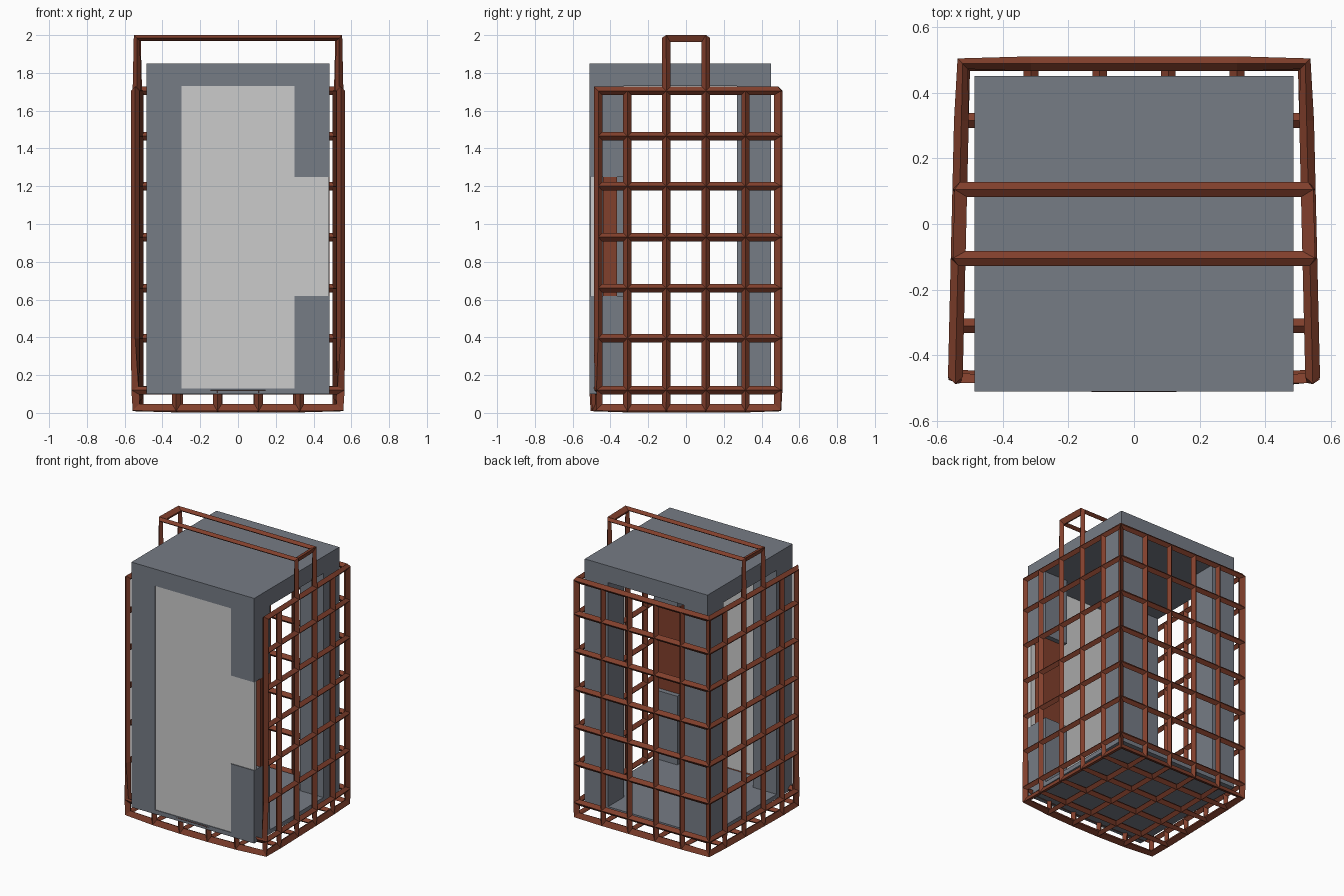
import bpy, bmesh

if "Cube" in bpy.data.objects:
    bpy.data.objects.remove(bpy.data.objects["Cube"])


def material(name, color):
    m = bpy.data.materials.new(name)
    m.diffuse_color = (*color, 1)
    m.use_nodes = True
    m.node_tree.nodes["Principled BSDF"].inputs["Base Color"].default_value = m.diffuse_color
    return m


RUST = material("rust_red", (0.22, 0.05, 0.025))
STEEL = material("dark_steel", (0.18, 0.2, 0.235))


def finish(bm, name, mat):
    bmesh.ops.recalc_face_normals(bm, faces=bm.faces)
    me = bpy.data.meshes.new(name)
    bm.to_mesh(me)
    bm.free()
    ob = bpy.data.objects.new(name, me)
    bpy.context.collection.objects.link(ob)
    if mat:
        me.materials.append(mat)
    return ob


def box(name, lo, hi, mat=None):
    bm = bmesh.new()
    bmesh.ops.create_cube(bm, size=1)
    for v in bm.verts:
        v.co = [l + (c + 0.5) * (h - l) for c, l, h in zip(v.co, lo, hi)]
    return finish(bm, name, mat)


# Cage: gridded surface (floor, sides, back, front lip, roof hoop) turned into bars
XS = [-1, -0.6, -0.2, 0.2, 0.6, 1]
YS = [-0.465, -0.31, -0.105, 0.105, 0.315, 0.488]
ZS = [0.025, 0.12, 0.395, 0.66, 0.93, 1.2, 1.465, 1.705, 1.985]
bm = bmesh.new()
grid = {}


def vert(i, j, k):
    if (i, j, k) not in grid:
        y = YS[j]
        x = XS[i] * (0.533 - 0.0235 * y)
        if j == 0:
            y -= 0.025 * (1 - XS[i] ** 2)
        grid[i, j, k] = bm.verts.new((x, y, ZS[k]))
    return grid[i, j, k]


def quad(*ids):
    bm.faces.new([vert(*p) for p in ids])


for a in range(5):
    for b in range(5):
        quad((a, b, 0), (a + 1, b, 0), (a + 1, b + 1, 0), (a, b + 1, 0))
    for k in range(7):
        for side in (0, 5):
            quad((side, a, k), (side, a + 1, k), (side, a + 1, k + 1), (side, a, k + 1))
        quad((a, 5, k), (a + 1, 5, k), (a + 1, 5, k + 1), (a, 5, k + 1))
    quad((a, 0, 0), (a + 1, 0, 0), (a + 1, 0, 1), (a, 0, 1))
for side in (0, 5):
    quad((side, 2, 7), (side, 3, 7), (side, 3, 8), (side, 2, 8))
quad((0, 2, 8), (5, 2, 8), (5, 3, 8), (0, 3, 8))
cage = finish(bm, "cage", RUST)
wire = cage.modifiers.new("bars", "WIREFRAME")
wire.thickness = 0.045
wire.use_even_offset = True
wire.use_boundary = True

# Cabin: roof, floor and corner posts
W, D, F, B = 0.485, 0.3, -0.51, 0.45
box("cabin_roof", (-W, F, 1.73), (W, B, 1.85), STEEL)
box("cabin_floor", (-W, F, 0.1), (W, B, 0.13), STEEL)
box("rear_post_left", (-W, 0.27, 0.13), (-D, B, 1.73), STEEL)
box("rear_post_right", (D, 0.27, 0.13), (W, B, 1.73), STEEL)
box("front_post_left", (-W, F, 0.13), (-D, -0.33, 1.73), STEEL)
box("front_post_right_lower", (D, F, 0.13), (W, -0.33, 0.62), STEEL)
box("front_post_right_upper", (D, F, 1.25), (W, -0.33, 1.73), STEEL)

# Front door sheet and the control panel set into the right post
box("door_sheet", (-W + 0.002, -0.505, 0.12), (W - 0.002, -0.48, 1.8))
box("control_panel", (D, -0.44, 0.62), (W, -0.365, 1.25), RUST)
